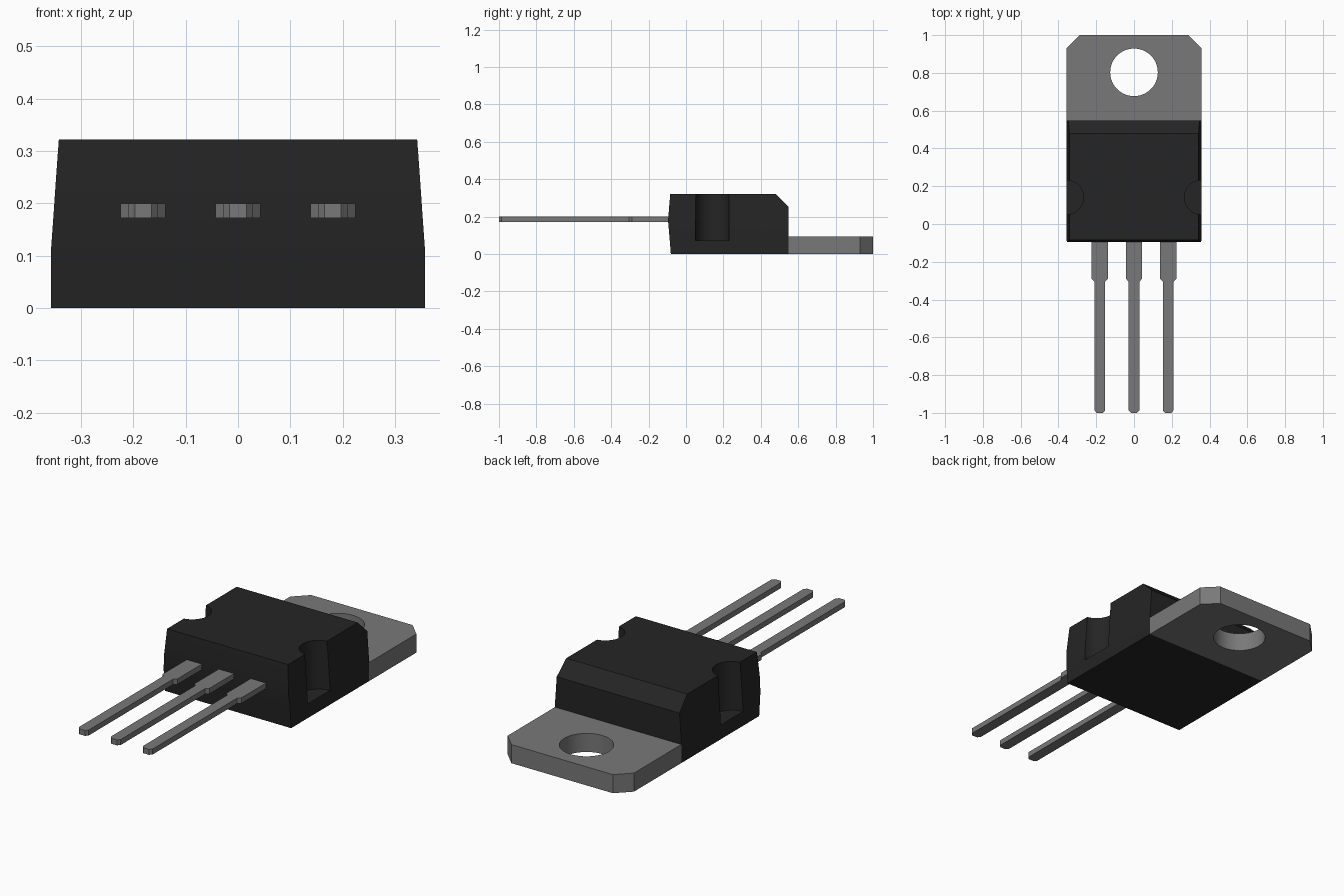
import bpy, bmesh, math

cube = bpy.data.objects.get("Cube")
if cube:
    bpy.data.objects.remove(cube, do_unlink=True)


def material(name, value):
    m = bpy.data.materials.new(name)
    m.use_nodes = True
    col = (value, value, value, 1)
    m.diffuse_color = col
    m.node_tree.nodes["Principled BSDF"].inputs["Base Color"].default_value = col
    return m


PLASTIC = material("black plastic", 0.018)
METAL = material("grey metal", 0.19)


def loft(name, rings, mat):
    """Solid through a stack of point rings, capped at both ends."""
    bm = bmesh.new()
    vs = [[bm.verts.new(p) for p in r] for r in rings]
    n = len(rings[0])
    for a, b in zip(vs, vs[1:]):
        for i in range(n):
            j = (i + 1) % n
            bm.faces.new((a[i], a[j], b[j], b[i]))
    bm.faces.new(vs[0][::-1])
    bm.faces.new(vs[-1])
    bmesh.ops.recalc_face_normals(bm, faces=bm.faces)
    me = bpy.data.meshes.new(name)
    bm.to_mesh(me)
    bm.free()
    me.materials.append(mat)
    ob = bpy.data.objects.new(name, me)
    bpy.context.collection.objects.link(ob)
    return ob


def prism(name, outline, z0, z1, mat):
    return loft(name, [[(x, y, z) for x, y in outline] for z in (z0, z1)], mat)


def circle(cx, cy, r, n=64):
    return [(cx + r * math.cos(2 * math.pi * i / n),
             cy + r * math.sin(2 * math.pi * i / n)) for i in range(n)]


def cut(target, cutter):
    """Subtract the cutter, apply, and drop the cutter."""
    cutter.hide_render = True
    mod = target.modifiers.new("cut", 'BOOLEAN')
    mod.operation = 'DIFFERENCE'
    mod.solver = 'EXACT'
    mod.object = cutter
    bpy.ops.object.select_all(action='DESELECT')
    bpy.context.view_layer.objects.active = target
    target.select_set(True)
    bpy.ops.object.modifier_apply(modifier=mod.name)
    bpy.data.objects.remove(cutter, do_unlink=True)
    bpy.ops.object.shade_smooth_by_angle(angle=math.radians(20))


# Moulded body: (z, half width, front y, back y) with drafted sides
levels = [(0, 0.357, -0.081, 0.548), (0.11, 0.357, -0.09, 0.548),
          (0.18, 0.352, -0.096, 0.548), (0.253, 0.347, -0.09, 0.548),
          (0.322, 0.342, -0.084, 0.478)]
body = loft("body", [[(-w, f, z), (w, f, z), (w, b, z), (-w, b, z)]
                     for z, w, f, b in levels], PLASTIC)

# Rounded side notches, open at the top
for s in (-1, 1):
    cut(body, prism("notch_cutter", circle(s * 0.357, 0.141, 0.09), 0.073, 0.5, PLASTIC))

# Mounting tab with clipped corners and a screw hole
tab = prism("mounting_tab", [(-0.357, 0.548), (0.357, 0.548), (0.357, 0.93), (0.287, 1.0),
                             (-0.287, 1.0), (-0.357, 0.93)], 0, 0.095, METAL)
cut(tab, prism("hole_cutter", circle(0, 0.803, 0.126), -0.1, 0.2, METAL))

# Three leads: wide shoulder, narrow pin, clipped tip
half = [(0.043, -0.05), (0.043, -0.29), (0.028, -0.306), (0.028, -0.987), (0.016, -1.0)]
for name, x in (("right_lead", -0.181), ("middle_lead", 0), ("left_lead", 0.181)):
    outline = [(x + w, y) for w, y in half] + [(x - w, y) for w, y in reversed(half)]
    prism(name, outline, 0.172, 0.2, METAL)
